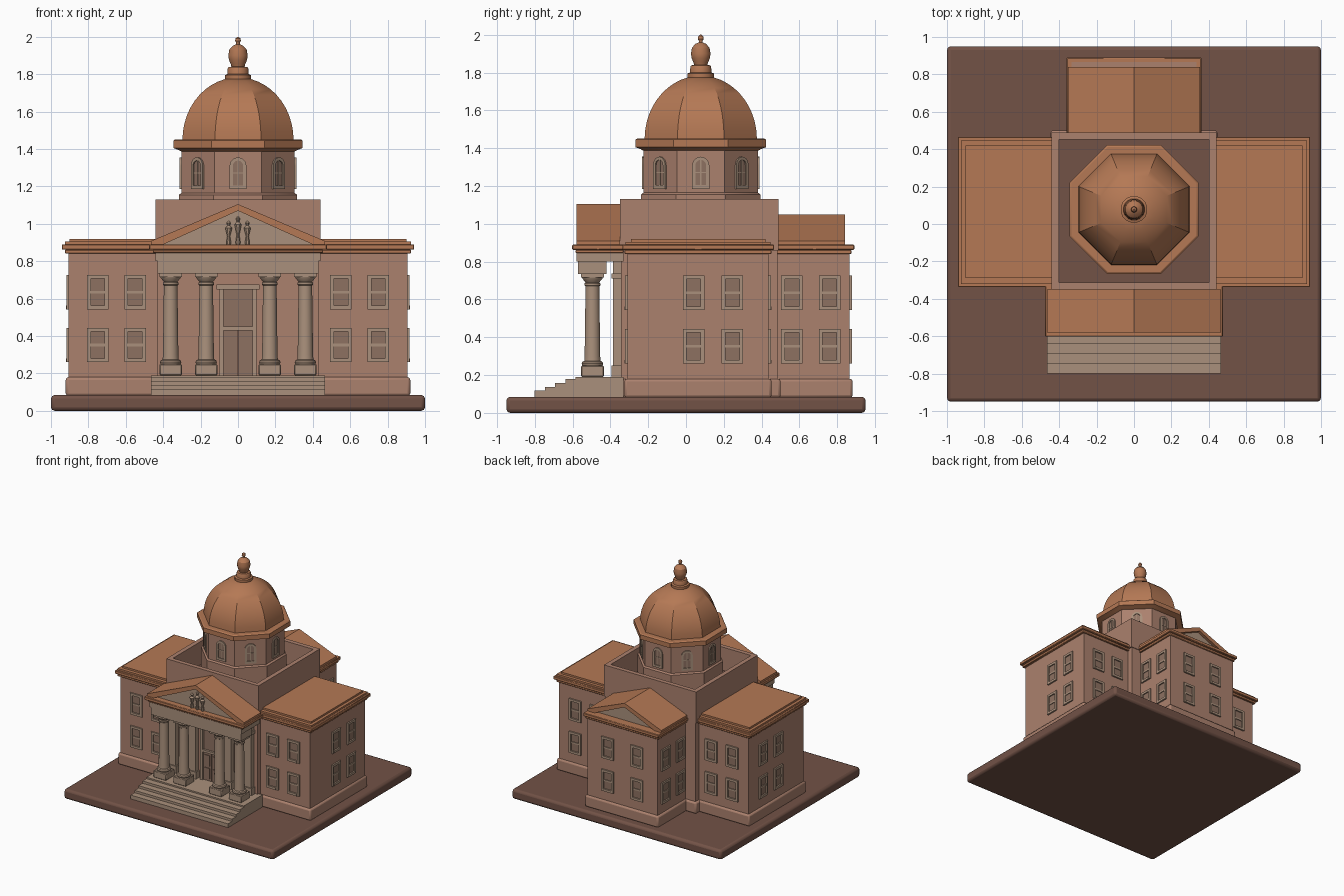
import bpy, bmesh, math
from mathutils import Matrix, Vector

if "Cube" in bpy.data.objects:
    bpy.data.objects.remove(bpy.data.objects["Cube"])


def mat(name, col):
    m = bpy.data.materials.new(name)
    m.diffuse_color = (*col, 1)
    m.use_nodes = True
    m.node_tree.nodes["Principled BSDF"].inputs["Base Color"].default_value = m.diffuse_color
    return m


WALL = mat("wall", (.41, .22, .155))
STONE = mat("stone", (.40, .28, .20))
ROOF = mat("roof", (.46, .19, .09))
BASE = mat("base", (.17, .085, .062))
DARK = mat("pane", (.27, .165, .12))


def finish(bm, name, m, bevel=0, seg=2):
    bmesh.ops.recalc_face_normals(bm, faces=bm.faces)
    me = bpy.data.meshes.new(name)
    bm.to_mesh(me)
    bm.free()
    me.materials.append(m)
    ob = bpy.data.objects.new(name, me)
    bpy.context.collection.objects.link(ob)
    if bevel:
        b = ob.modifiers.new("bevel", 'BEVEL')
        b.width, b.segments = bevel, seg
    return ob


def boxes(name, m, dims, M=Matrix(), bevel=0, seg=2):
    """One object from several (x0, x1, y0, y1, z0, z1) boxes."""
    bm = bmesh.new()
    for x0, x1, y0, y1, z0, z1 in dims:
        T = Matrix.Translation(((x0 + x1) / 2, (y0 + y1) / 2, (z0 + z1) / 2))
        S = Matrix.Diagonal((x1 - x0, y1 - y0, z1 - z0, 1))
        bmesh.ops.create_cube(bm, size=1, matrix=M @ T @ S)
    return finish(bm, name, m, bevel, seg)


def prism(name, m, pts, y0, y1, M=Matrix()):
    """Extrude an x-z outline along y."""
    bm = bmesh.new()
    f = bm.faces.new([bm.verts.new(M @ Vector((x, y0, z))) for x, z in pts])
    r = bmesh.ops.extrude_face_region(bm, geom=[f])
    d = M.to_3x3() @ Vector((0, y1 - y0, 0))
    bmesh.ops.translate(bm, vec=d, verts=[v for v in r['geom'] if isinstance(v, bmesh.types.BMVert)])
    return finish(bm, name, m)


def lathe(name, m, prof, x, y, n, flats=False):
    """Revolve (radius, z) points; flats treats radius as the apothem."""
    bm = bmesh.new()
    k = 1 / math.cos(math.pi / n) if flats else 1
    rings = []
    for r, z in prof:
        rings.append([bm.verts.new((x + r * k * math.cos(2 * math.pi * (i + .5) / n),
                                    y + r * k * math.sin(2 * math.pi * (i + .5) / n), z)) for i in range(n)])
    for a, b in zip(rings, rings[1:]):
        for i in range(n):
            j = (i + 1) % n
            bm.faces.new((a[i], a[j], b[j], b[i]))
    bm.faces.new(rings[0])
    bm.faces.new(rings[-1])
    return finish(bm, name, m)


def window(x, y, z, deg):
    M = Matrix.Translation((x, y, z)) @ Matrix.Rotation(math.radians(deg), 4, 'Z')
    w, h, t = .057, .092, .02
    boxes("window_frame", STONE, [
        (-w, -w + t, -.012, .005, -h, h), (w - t, w, -.012, .005, -h, h),
        (-w + t, w - t, -.012, .005, h - t, h), (-w + t, w - t, -.014, .005, -h, -h + t),
        (-w + t, w - t, -.008, .005, -.007, .007)], M)
    boxes("window_pane", DARK, [(-w + t, w - t, -.002, .005, -h + t, h - t)], M)


# base slab
boxes("base_slab", BASE, [(-1, 1, -.95, .95, 0, .085)], bevel=.02)

# main body: wings, rear wing, centre block and their plinths
body = {"left_wing": (-.905, -.42, -.31, .437), "right_wing": (.42, .905, -.31, .437),
        "rear_wing": (-.335, .335, .43, .865), "centre_block": (-.43, .43, -.345, .485)}
for n, (a, b, c, d) in body.items():
    boxes(n + "_wall", WALL, [(a, b, c, d, .085, .89)])
    e = .016
    boxes(n + "_plinth", WALL, [(a - e, b + e, c - e, d + e, .08, .18)], bevel=.014)

# wing cornices and flat roofs with a stepped edge
for s in (-1, 1):
    def span(a, b):
        return (min(a * s, b * s), max(a * s, b * s))
    boxes("wing_cornice", ROOF, [(*span(.43, .925), -.325, .452, .84, .862),
                                 (*span(.43, .942), -.337, .466, .862, .89)], bevel=.004, seg=1)
    boxes("wing_roof", ROOF, [(*span(.43, .925), -.32, .447, .885, .905),
                              (*span(.43, .90), -.29, .42, .90, .92)])

# parapet round the centre block, with sunken roof
boxes("parapet", WALL, [(-.44, .44, -.35, -.312, .86, 1.13), (-.44, .44, .452, .49, .86, 1.13),
                        (-.44, -.402, -.312, .452, .86, 1.13), (.402, .44, -.312, .452, .86, 1.13)])
boxes("centre_roof", BASE, [(-.41, .41, -.32, .46, .88, .93)])


# gabled roofs of the portico and the rear wing
def gable(name, w, z0, z1, y_wall, y_edge, y_in):
    t = .035
    prism(name + "_tympanum", STONE, [(-w + .03, z0), (w - .03, z0), (0, z1 - .02)], y_wall, y_in)
    prism(name + "_roof", ROOF, [(-w, z0), (-w + t * 1.9, z0), (0, z1 - t), (w - t * 1.9, z0),
                                 (w, z0), (w, z0 + .018), (0, z1), (-w, z0 + .018)], y_edge, y_in)


gable("portico_gable", .465, .89, 1.105, -.55, -.58, -.35)
gable("rear_gable", .352, .89, 1.05, .815, .84, .48)
boxes("portico_cornice", ROOF, [(-.455, .455, -.585, -.33, .845, .862),
                                (-.475, .475, -.602, -.33, .862, .89)], bevel=.004, seg=1)
boxes("rear_cornice", ROOF, [(-.348, .348, .47, .875, .84, .862),
                             (-.36, .36, .47, .89, .862, .89)], bevel=.004, seg=1)
boxes("portico_entablature", STONE, [(-.43, .43, -.57, -.42, .735, .80),
                                     (-.44, .44, -.578, -.33, .80, .846)])

# pediment relief: three small figures
for x, h in ((-.05, .125), (0, .15), (.05, .125)):
    lathe("relief_figure", STONE, [(.012, .89), (.014, .90), (.008, .89 + h * .35), (.02, .89 + h * .7),
                                   (.007, .89 + h * .8), (.012, .89 + h * .92), (.003, .89 + h)], x, -.555, 8)

# portico floor and steps
boxes("portico_floor", STONE, [(-.465, .465, -.585, -.33, .08, .19)])
boxes("steps", STONE, [(-.465, .465, -.80 + .054 * i, -.57, .08, .118 + .02 * i) for i in range(4)])

# columns with pedestals and capitals, pilasters behind
for x in (-.36, -.17, .17, .36):
    boxes("column_pedestal", STONE, [(x - .06, x + .06, -.555, -.435, .19, .25)], bevel=.005, seg=1)
    lathe("column", STONE, [(.055, .25), (.058, .26), (.054, .27), (.044, .275), (.042, .30), (.037, .67),
                            (.043, .675), (.043, .685), (.037, .69), (.054, .71), (.056, .717)], x, -.495, 16)
    boxes("column_capital", STONE, [(x - .06, x + .06, -.555, -.435, .715, .737)])
    boxes("pilaster", STONE, [(x - .035, x + .035, -.385, -.34, .19, .80),
                              (x - .045, x + .045, -.395, -.34, .19, .25),
                              (x - .045, x + .045, -.395, -.34, .71, .737)])

# entrance door with transom
boxes("door_frame", STONE, [(-.10, -.078, -.375, -.34, .19, .66), (.078, .10, -.375, -.34, .19, .66),
                            (-.115, .115, -.385, -.34, .65, .675), (-.08, .08, -.37, -.34, .43, .45)])
boxes("door_leaves", DARK, [(-.078, -.003, -.36, -.34, .19, .43), (.003, .078, -.36, -.34, .19, .43),
                            (-.078, .078, -.352, -.34, .45, .65)])
boxes("door_panels", DARK, [(s * .04 - .025, s * .04 + .025, -.366, -.35, z, z + .09)
                            for s in (-1, 1) for z in (.21, .32)])

# sash windows in two storeys on every wall
for z in (.352, .635):
    for s in (-1, 1):
        for x in (.55, .75):
            window(s * x, -.31, z, 0)
            window(s * x, .437, z, 180)
        for y in (.04, .245):
            window(s * .905, y, z, 90 * s)
        for y in (.56, .76):
            window(s * .335, y, z, 90 * s)
        window(s * .14, .865, z, 180)

# octagonal drum, cornice and dome
CY = .078
lathe("drum", WALL, [(.316, .92), (.316, 1.155), (.303, 1.165), (.303, 1.41)], 0, CY, 8, True)
lathe("drum_cornice", ROOF, [(.30, 1.385), (.318, 1.395), (.345, 1.405), (.345, 1.445),
                             (.335, 1.452), (.29, 1.452)], 0, CY, 8, True)
dome = [(.297 * math.cos(a), 1.448 + .335 * math.sin(a))
        for a in [math.radians(77) * i / 10 for i in range(11)]]
lathe("dome", ROOF, dome, 0, CY, 8, True)


# arched windows on the eight drum faces
def arch(w, z0, spring):
    arc = [math.pi * i / 10 for i in range(11)]
    return [(-w, z0), (w, z0)] + [(w * math.cos(a), spring + w * math.sin(a)) for a in arc]


outer, inner = arch(.045, 1.185, 1.31), arch(.028, 1.205, 1.31)
for k in range(8):
    M = Matrix.Translation((0, CY, 0)) @ Matrix.Rotation(k * math.pi / 4, 4, 'Z')
    bm = bmesh.new()
    rings = [[bm.verts.new(M @ Vector((x, y, z))) for x, z in p]
             for p, y in ((outer, -.298), (outer, -.312), (inner, -.312), (inner, -.298))]
    for a, b in zip(rings, rings[1:] + rings[:1]):
        for i in range(len(a)):
            j = (i + 1) % len(a)
            bm.faces.new((a[i], a[j], b[j], b[i]))
    finish(bm, "arched_frame", STONE)
    prism("arched_pane", DARK, inner, -.305, -.298, M)
    boxes("arched_sash", STONE, [(-.003, .003, -.308, -.298, 1.205, 1.338),
                                 (-.028, .028, -.308, -.298, 1.268, 1.275)], M)

# lantern and finial
lathe("lantern_base", ROOF, [(.07, 1.755), (.072, 1.765), (.072, 1.795), (.058, 1.80),
                             (.056, 1.83), (.052, 1.838), (.035, 1.84)], 0, CY, 16)
lathe("finial", ROOF, [(.034, 1.835), (.04, 1.855), (.049, 1.875), (.053, 1.90), (.047, 1.932), (.028, 1.952),
                       (.010, 1.96), (.010, 1.967), (.016, 1.978), (.013, 1.992), (.003, 2.0)], 0, CY, 16)

# smooth shading with sharp edges kept
for ob in bpy.context.scene.objects:
    ob.select_set(True)
    bpy.context.view_layer.objects.active = ob
bpy.ops.object.shade_smooth_by_angle(angle=math.radians(30))
